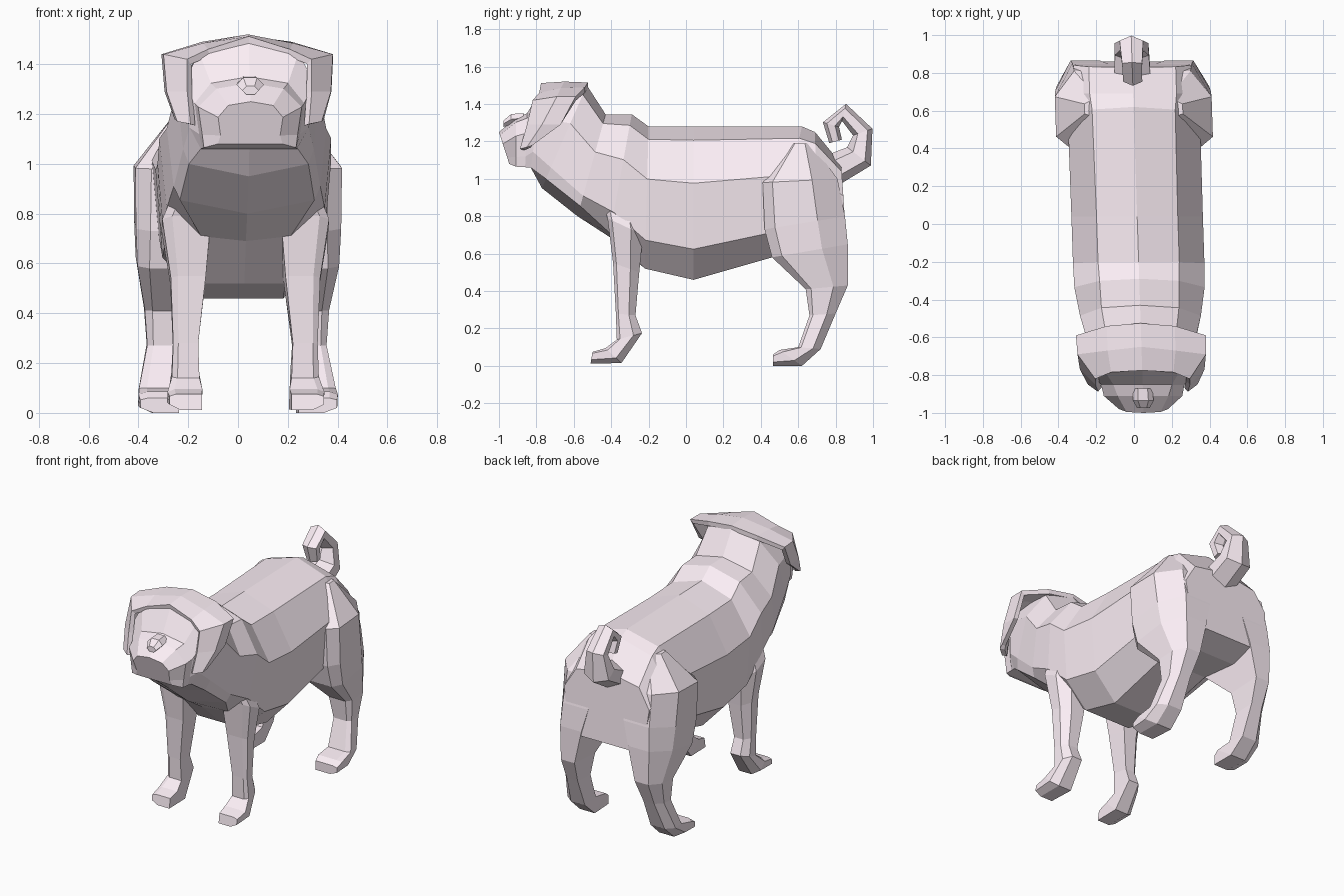
import bpy, bmesh, math
from mathutils import Vector

coat = bpy.data.materials.new("coat")
coat.diffuse_color = (0.97, 0.86, 0.92, 1)


def lean(v):
    # the whole animal is turned very slightly off the y axis
    return (v[0] + 0.018 - 0.033 * v[1], v[1], v[2])


def loft(name, rings, closed=True):
    bm = bmesh.new()
    rows = [[bm.verts.new(lean(p)) for p in r] for r in rings]
    n = len(rows[0])
    for a, b in zip(rows, rows[1:]):
        for i in range(n if closed else n - 1):
            j = (i + 1) % n
            bm.faces.new((a[i], a[j], b[j], b[i]))
    if closed:
        bm.faces.new(rows[0])
        bm.faces.new(rows[-1])
    bmesh.ops.recalc_face_normals(bm, faces=bm.faces)
    me = bpy.data.meshes.new(name)
    bm.to_mesh(me)
    bm.free()
    me.materials.append(coat)
    ob = bpy.data.objects.new(name, me)
    bpy.context.collection.objects.link(ob)
    return ob


def body_ring(yt, zt, yb, zb, wa, w, wd, td=1):
    # slanted ten-sided section between a top point and a bottom point
    prof = [(0, 0), (wa, .09), (w, .37), (w * .92, .8), (wd, td), (0, 1)]
    prof += [(-x, t) for x, t in prof[4:0:-1]]
    return [(x, yt + (yb - yt) * t, zt + (zb - zt) * t) for x, t in prof]


def leg_ring(yf, zf, yb, zb, xi, xo, side):
    # six-sided section between a front edge and a back edge
    d = xo - xi
    prof = [(xi, 0), (xi + d * .8, 0), (xo, .13), (xo, .66), (xi + d * .66, 1), (xi, 1)]
    return [(side * x, yf + (yb - yf) * t, zf + (zb - zf) * t) for x, t in prof]


# torso, neck and head: y,z of top, y,z of bottom, three half widths
torso = [
    (.83, 1.08, .86, .62, .23, .31, .20),
    (.69, 1.25, .70, .57, .23, .345, .18),
    (.62, 1.28, .46, .58, .22, .35, .17),
    (.04, 1.28, .04, .46, .215, .348, .165),
    (-.20, 1.28, -.22, .52, .215, .348, .165),
    (-.29, 1.345, -.41, .69, .21, .345, .18, .97),
    (-.43, 1.345, -.58, .80, .205, .32, .27, .90),
    (-.53, 1.50, -.77, .95, .19, .285, .24, .91),
]
head = [
    (-.53, 1.50, -.77, .95, .19, .285, .24, .91),
    (-.77, 1.485, -.83, 1.06, .20, .26, .195),
    (-.85, 1.35, -.86, 1.062, .155, .22, .19),
    (-.91, 1.325, -.91, 1.065, .135, .208, .185),
    (-1.0, 1.25, -.945, 1.08, .09, .13, .13),
]
loft("torso", [body_ring(*r) for r in torso])
loft("head", [body_ring(*r) for r in head])

# legs: y,z of front edge, y,z of back edge, inner and outer x
hind = [
    (.57, 1.19, .67, 1.19, .05, .26),
    (.41, .98, .81, 1.00, .10, .415),
    (.42, .73, .85, .80, .13, .412),
    (.46, .58, .865, .65, .17, .405),
    (.64, .41, .865, .43, .22, .37),
    (.66, .27, .80, .28, .24, .36),
    (.60, .10, .72, .09, .24, .395),
    (.50, .085, .62, 0, .235, .40),
    (.465, .06, .465, 0, .24, .395),
]
fore = [
    (-.47, .98, -.26, 1.0, .08, .25),
    (-.42, .79, -.23, .70, .14, .335),
    (-.39, .55, -.25, .50, .16, .30),
    (-.375, .28, -.27, .27, .19, .29),
    (-.37, .14, -.235, .175, .185, .295),
    (-.43, .095, -.345, .015, .175, .315),
    (-.50, .075, -.51, .012, .18, .31),
]
for side, label in ((1, "left"), (-1, "right")):
    loft("hind_leg_" + label, [leg_ring(*r, side) for r in hind])
    loft("front_leg_" + label, [leg_ring(*r, side) for r in fore])

# head cap running out into two hanging ears: back, middle, front
half = [
    ((0, -.525, 1.515), (0, -.65, 1.52), (0, -.775, 1.512)),
    ((.18, -.54, 1.49), (.18, -.67, 1.485), (.165, -.785, 1.46)),
    ((.345, -.59, 1.44), (.34, -.69, 1.44), (.25, -.82, 1.42)),
    ((.335, -.67, 1.29), (.33, -.77, 1.29), (.25, -.85, 1.29)),
    ((.30, -.82, 1.18), (.29, -.85, 1.17), (.238, -.888, 1.16)),
]
strip = [[(-p[0], p[1], p[2]) for p in r] for r in half[:0:-1]] + [list(r) for r in half]
ears = loft("ears", strip, closed=False)
# keep normals outward so the thickness goes in
if ears.data.polygons[8].normal.z < 0:
    ears.data.flip_normals()
mod = ears.modifiers.new("thickness", 'SOLIDIFY')
mod.thickness = 0.03
mod.offset = -1

# curled tail: y, z, radius along the curl
path = [(.79, 1.05, .085), (.925, 1.12, .08), (.945, 1.25, .055),
        (.845, 1.355, .047), (.775, 1.29, .045), (.80, 1.20, .035)]
rings = []
for i, (y, z, r) in enumerate(path):
    a, b = path[max(i - 1, 0)], path[min(i + 1, len(path) - 1)]
    d = Vector((0, b[0] - a[0], b[1] - a[1])).normalized()
    out = Vector((0, d.z, -d.y))
    ring = []
    for k in range(6):
        t = k * math.pi / 3
        ring.append(Vector((1.3 * r * math.sin(t), y, z)) + out * r * math.cos(t))
    rings.append(ring)
loft("tail", rings)

# nose button: six-sided, tapering forward, half sunk in the muzzle
nose = []
for y, z, s in ((-.87, 1.325, .9), (-.935, 1.318, 1.0), (-.975, 1.295, .6)):
    nose.append([(.055 * s * math.cos(k * math.pi / 3), y,
                  z + .033 * s * math.sin(k * math.pi / 3)) for k in range(6)])
loft("nose", nose)
